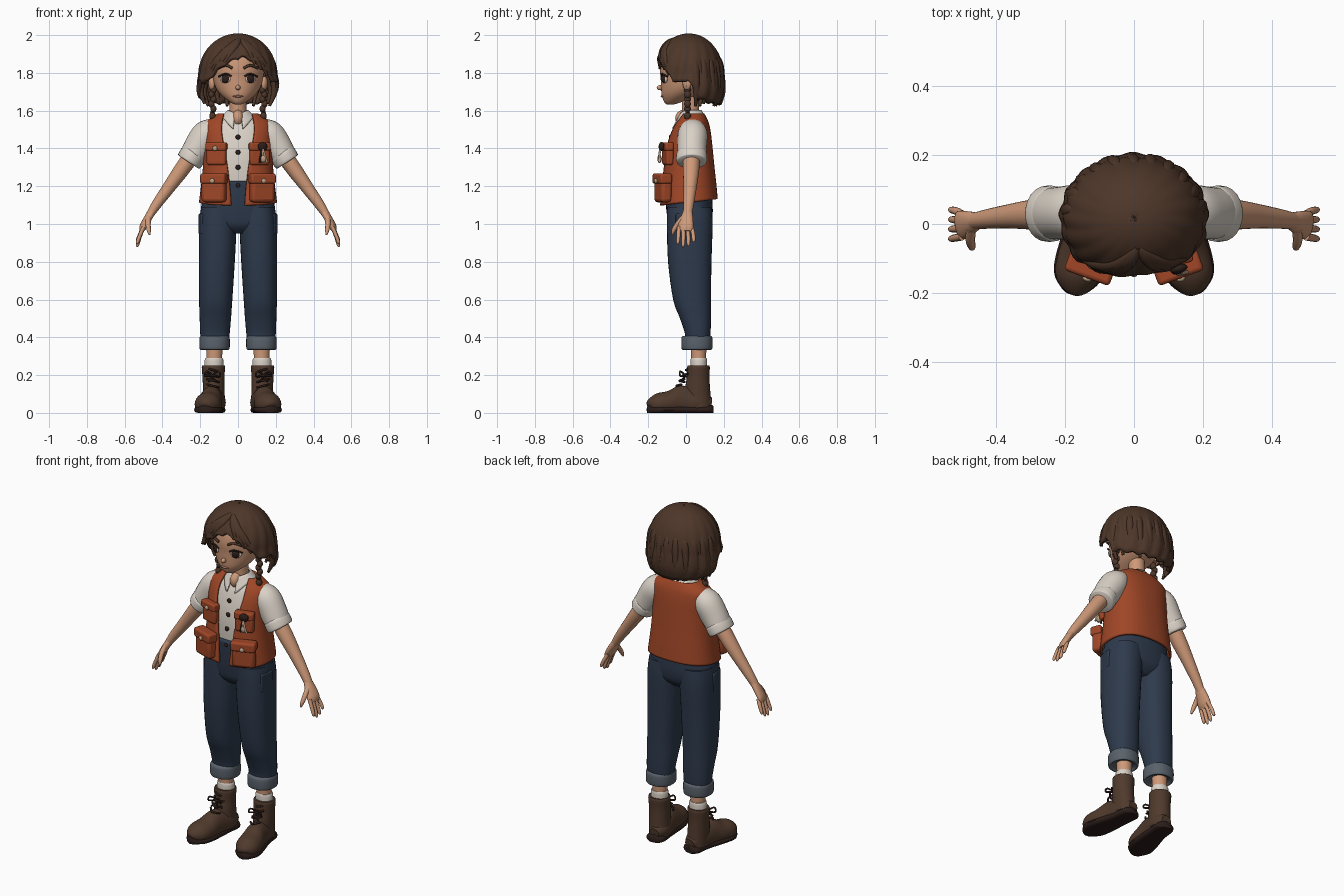
import bpy, bmesh
from math import sin, cos, pi, asin, sqrt, radians, copysign
from mathutils import Vector, Matrix

if "Cube" in bpy.data.objects:
    bpy.data.objects.remove(bpy.data.objects["Cube"], do_unlink=True)


def material(name, r, g, b):
    m = bpy.data.materials.new(name)
    m.use_nodes = True
    m.diffuse_color = (r, g, b, 1)
    node = next(n for n in m.node_tree.nodes if n.type == 'BSDF_PRINCIPLED')
    node.inputs["Base Color"].default_value = (r, g, b, 1)
    node.inputs["Roughness"].default_value = .8
    return m


skin = material("skin", .62, .32, .19)
hair = material("brown hair", .075, .037, .022)
leather = material("boot leather", .08, .042, .026)
linen = material("cream cloth", .7, .64, .57)
rust = material("rust cloth", .35, .062, .02)
denim = material("dark denim", .027, .042, .072)
turnup = material("faded denim", .1, .12, .145)
dark = material("dark brown", .025, .013, .01)
metal = material("tan metal", .5, .36, .24)
lip = material("lip pink", .48, .2, .13)
made = []


def finish(bm, name, mat, pair=False, solid=0, bevel=0):
    bmesh.ops.recalc_face_normals(bm, faces=bm.faces[:])
    me = bpy.data.meshes.new(name)
    bm.to_mesh(me)
    bm.free()
    me.materials.append(mat)
    ob = bpy.data.objects.new(name, me)
    bpy.context.collection.objects.link(ob)
    if solid:
        mod = ob.modifiers.new("thickness", 'SOLIDIFY')
        mod.thickness, mod.offset = solid, 0
    if bevel:
        mod = ob.modifiers.new("rounding", 'BEVEL')
        mod.width, mod.segments = bevel, 3
    if pair:
        ob.modifiers.new("other side", 'MIRROR').use_mirror_merge = False
    made.append(ob)
    return ob


def skin_rows(name, rows, mat, wrap=True, cap=True, **kw):
    bm = bmesh.new()
    grid = [[bm.verts.new(p) for p in row] for row in rows]
    n = len(grid[0])
    for lo, hi in zip(grid, grid[1:]):
        for i in range(n if wrap else n - 1):
            j = (i + 1) % n
            bm.faces.new((lo[i], lo[j], hi[j], hi[i]))
    if wrap and cap:
        bm.faces.new(grid[0])
        bm.faces.new(grid[-1])
    return finish(bm, name, mat, **kw)


def refine(rows, k=4):
    """Smooth a short list of rows with a Catmull-Rom spline."""
    out = []
    for i in range(len(rows) - 1):
        quad = [rows[max(i - 1, 0)], rows[i], rows[i + 1], rows[min(i + 2, len(rows) - 1)]]
        for s in range(k):
            t = s / k
            out.append([b + t * ((c - a) + t * ((2 * a - 5 * b + 4 * c - d) + t * (3 * (b - c) + d - a))) / 2
                        for a, b, c, d in zip(*quad)])
    return out + [list(rows[-1])]


def at(table, x):
    """Linear lookup in a list of (key, value...) rows."""
    if x <= table[0][0]:
        return table[0][1:]
    for a, b in zip(table, table[1:]):
        if x <= b[0]:
            t = (x - a[0]) / (b[0] - a[0])
            return [p + (q - p) * t for p, q in zip(a[1:], b[1:])]
    return table[-1][1:]


def power(v, p):
    return copysign(abs(v) ** (2 / p), v)


def oval(a, z, cx, cy, rx, ry, p=2):
    return Vector((cx + rx * power(sin(a), p), cy - ry * power(cos(a), p), z))


def loft(name, rows, mat, n=32, p=2, **kw):
    """Upright body from rows of z, centre x, centre y, radius x, radius y."""
    return skin_rows(name, [[oval(2 * pi * i / n, *r, p) for i in range(n)] for r in refine(rows)], mat, **kw)


def tube(name, pts, mat, n=12, up=(0, 0, 1), floor=-1, **kw):
    """Tapered limb along points of x, y, z, half width, half height."""
    pts = refine(pts)
    rows = []
    for i, q in enumerate(pts):
        tan = (Vector(pts[min(i + 1, len(pts) - 1)][:3]) - Vector(pts[max(i - 1, 0)][:3])).normalized()
        side = tan.cross(Vector(up)).normalized()
        top = side.cross(tan)
        ring = [Vector(q[:3]) + side * q[3] * cos(2 * pi * j / n) + top * q[4] * sin(2 * pi * j / n) for j in range(n)]
        rows.append([Vector((v.x, v.y, max(v.z, floor))) for v in ring])
    return skin_rows(name, rows, mat, **kw)


def cord(name, pts, r, mat, **kw):
    return tube(name, [(*p, r, r) for p in pts], mat, n=8, **kw)


def blob(name, loc, size, mat, turn=0, **kw):
    bm = bmesh.new()
    place = Matrix.Translation(loc) @ Matrix.Rotation(radians(turn), 4, 'Z') @ Matrix.Diagonal((*size, 1))
    bmesh.ops.create_uvsphere(bm, u_segments=20, v_segments=12, radius=1, matrix=place)
    return finish(bm, name, mat, **kw)


def block(name, loc, size, mat, turn, **kw):
    bm = bmesh.new()
    place = Matrix.Translation(loc) @ Matrix.Rotation(radians(turn), 4, 'Z') @ Matrix.Diagonal((*size, 1))
    bmesh.ops.create_cube(bm, size=1, matrix=place)
    return finish(bm, name, mat, **kw)


# Head, face and neck
loft("head", [(1.632, 0, -.085, .012, .015), (1.645, 0, -.07, .042, .045), (1.68, 0, -.035, .087, .093),
              (1.72, 0, -.008, .117, .124), (1.77, 0, 0, .132, .134), (1.83, 0, .01, .14, .148),
              (1.9, 0, .015, .13, .135), (1.96, 0, .02, .07, .07), (1.97, 0, .02, .01, .01)], skin, n=40)
loft("neck", [(1.52, 0, .025, .06, .05), (1.57, 0, .025, .045, .045), (1.7, 0, .02, .045, .045)], skin)
blob("open_neckline", (0, -.012, 1.56), (.032, .045, .045), skin)
blob("nose", (0, -.136, 1.722), (.013, .019, .014), skin)
blob("lips", (0, -.126, 1.676), (.028, .008, .006), lip)
blob("eye_whites", (.067, -.113, 1.768), (.031, .01, .022), linen, 25, pair=True)
blob("irises", (.067, -.117, 1.769), (.023, .011, .023), dark, 25, pair=True)
cord("lashes", [(.034, -.129, 1.782), (.065, -.126, 1.795), (.102, -.1, 1.78)], .005, dark, pair=True)
cord("eyebrows", [(.03, -.139, 1.825), (.065, -.133, 1.84), (.105, -.107, 1.825)], .007, hair, pair=True)
blob("ears", (.14, .005, 1.745), (.016, .024, .036), skin, -25, pair=True)

# Bobbed hair: a shell whose lower edge rises over the face
fall = [(1.6, .78), (1.64, .9), (1.7, 1), (1.76, .985), (1.8, .94)]
edge = [(0, 1.88), (.35, 1.855), (.75, 1.8), (1, 1.75), (1.2, 1.74), (1.45, 1.755), (1.6, 1.72),
        (1.75, 1.66), (2.3, 1.635), (pi, 1.625)]


def scalp(a, z, grow=1):
    r = at(fall, z)[0] * sqrt(max(0, 1 - max(0, (z - 1.8) / .2) ** 2)) * grow
    return oval(a, z, 0, .015, .208 * r, .183 * r)


rows = []
for i in range(25):
    v = i / 24
    row = []
    for j in range(120):
        a = 2 * pi * j / 120 - pi
        low = at(edge, abs(a - .12 * cos(a / 2)))[0] + .012 * abs(sin(a * 8.5))
        wave = 1 + .022 * v * sin(a * 17 + 5 * v)
        row.append(scalp(a, 2 - (2 - low) * v ** 1.6, wave))
    rows.append(row)
skin_rows("hair_shell", rows, hair, cap=False, solid=.018)


def lock(name, a0, a1, z0, z1, r, grow=.985):
    path = []
    for i in range(7):
        t = i / 6
        c = scalp(a0 + (a1 - a0) * t, z0 + (z1 - z0) * t ** 1.4, grow)
        path.append((*c, r * (.25 + .75 * sin(pi * min(1, .15 + t * .83))),) * 1 + (r * (.25 + .75 * sin(pi * (.15 + t * .83))),))
    tube(name, path, hair, n=10, up=(.1, 1, .1))


for i in range(4):
    lock("right_fringe_lock", .1, -.45 - .22 * i, 1.975, 1.835 - .025 * i, .022)
    lock("left_fringe_lock", .16, .5 + .2 * i, 1.975, 1.845 - .028 * i, .02)
for i in range(11):
    a = 1.75 + i * (2 * pi - 3.5) / 10
    lock("back_hair_lock", a, a + .06, 1.88, 1.625 + .012 * (i % 3), .024, .96)

# Small side braids
for i in range(6):
    blob("braid_strands", (.135 + .005 * (-1) ** i, .008, 1.735 - .025 * i), (.016, .018, .02), hair, pair=True)
blob("braid_ties", (.135, .008, 1.592), (.012, .012, .008), dark, pair=True)
blob("braid_tufts", (.135, .008, 1.572), (.017, .018, .022), hair, pair=True)

# Shirt with sleeves, collar and buttons
loft("shirt", [(1.18, 0, .015, .165, .108), (1.3, 0, .015, .155, .112), (1.4, 0, .018, .155, .105),
               (1.5, 0, .025, .15, .083), (1.55, 0, .03, .108, .06), (1.588, 0, .03, .05, .045)], linen, p=2.4)
tube("sleeves", [(.12, .035, 1.515, .06, .05), (.165, .035, 1.478, .078, .075), (.21, .032, 1.41, .077, .076),
                 (.25, .03, 1.345, .075, .066)], linen, n=24, pair=True)
tube("sleeve_cuffs", [(.232, .03, 1.375, .074, .062), (.236, .03, 1.369, .081, .07), (.256, .03, 1.335, .081, .07),
                      (.261, .03, 1.327, .074, .062)], linen, n=24, pair=True)
rows = []
for i in range(6):
    v = i / 5
    row = []
    for j in range(41):
        a = .3 + (2 * pi - .6) * j / 40
        tip = max(0, cos(a)) ** 3
        row.append(oval(a, 1.6 - v * (.035 + .055 * tip) - .015 * tip, 0, .025, .052 + .035 * v, .052 + v * (.025 + .025 * tip)))
    rows.append(row)
skin_rows("shirt_collar", rows, linen, wrap=False, solid=.01)
for i in range(3):
    blob("shirt_button", (0, -.083 - .011 * i, 1.46 - .08 * i), (.013, .008, .013), dark)

# Open vest with pockets
vest = refine([(1.115, .015, .2, .146, .035), (1.2, .015, .189, .139, .042), (1.3, .015, .179, .129, .055),
               (1.4, .015, .175, .119, .072), (1.48, .022, .177, .103, .085), (1.53, .03, .17, .085, .085),
               (1.56, .035, .135, .068, .08), (1.58, .035, .1, .056, .075)], 5)
rows = []
for z, cy, rx, ry, gap in vest:
    a0 = asin((gap / rx) ** 1.2)
    angles = [a0 + (2 * pi - 2 * a0) * j / 60 for j in range(61)]
    rows.append([oval(a, z - .018 * cos(a) * max(0, 1.3 - z) / .2, 0, cy, rx, ry, 2.4) for a in angles])
skin_rows("vest", rows, rust, wrap=False, solid=.014)
block("lower_pockets", (.126, -.122, 1.18), (.13, .06, .13), rust, 20, bevel=.018, pair=True)
block("lower_pocket_flaps", (.127, -.126, 1.24), (.14, .066, .055), rust, 20, bevel=.012, pair=True)
blob("lower_pocket_studs", (.137, -.16, 1.228), (.013, .008, .013), metal, 20, pair=True)
block("upper_pockets", (.113, -.096, 1.365), (.105, .04, .105), rust, 15, bevel=.012, pair=True)
block("upper_pocket_flaps", (.114, -.1, 1.41), (.112, .046, .045), rust, 15, bevel=.01, pair=True)
blob("upper_pocket_stud", (-.122, -.124, 1.4), (.013, .008, .013), metal, -15)

# Hanging charm on the left chest
blob("charm_clip", (.13, -.13, 1.41), (.026, .014, .024), dark, 15)
for i in range(3):
    cord("charm_strand", [(.13, -.135, 1.4), (.122 + .01 * i, -.141, 1.365), (.115 + .02 * i, -.14, 1.325)], .006, metal if i else dark)
blob("charm_bead", (.134, -.14, 1.345), (.016, .012, .02), metal)

# Arms and hands
tube("arms", [(.225, .03, 1.39, .046, .044), (.3, .027, 1.285, .043, .041), (.365, .022, 1.195, .035, .034),
              (.43, .014, 1.105, .028, .027), (.466, .008, 1.05, .024, .021)], skin, n=20, pair=True)
tube("palms", [(.455, .01, 1.068, .024, .02), (.48, .003, 1.025, .036, .02), (.502, -.003, .985, .042, .018),
               (.512, -.005, .962, .034, .01)], skin, n=16, pair=True)
for i, reach in enumerate((.85, 1, .95, .75)):
    y = -.037 + i * .022
    tube("fingers", [(.5, y, .985, .011, .011), (.518, y - .003 + .004 * i, .985 - .05 * reach, .011, .01),
                     (.532, y - .006 + .006 * i, .985 - .095 * reach, .009, .009),
                     (.534, y - .006 + .006 * i, .985 - .108 * reach, .003, .003)], skin, n=10, pair=True)
tube("thumbs", [(.474, -.015, 1.035, .014, .014), (.476, -.045, 1.0, .014, .013), (.472, -.066, .965, .011, .011),
                (.468, -.072, .942, .004, .004)], skin, n=10, pair=True)

# Trousers with turned-up cuffs
loft("trouser_seat", [(.95, 0, .02, .11, .07), (.99, 0, .02, .175, .108), (1.05, 0, .02, .197, .121),
                      (1.12, 0, .016, .19, .124), (1.225, 0, .012, .165, .124)], denim, p=2.4)
loft("waistband", [(1.185, 0, .012, .172, .126), (1.22, 0, .012, .168, .127), (1.228, 0, .012, .16, .12)], denim, p=2.4)
blob("waist_button", (0, -.116, 1.205), (.011, .006, .011), dark)
loft("trouser_legs", [(.36, .122, .06, .073, .065), (.42, .122, .062, .078, .068), (.5, .12, .05, .083, .082),
                      (.6, .118, .032, .088, .1), (.8, .112, .02, .095, .115), (1, .106, .02, .099, .121),
                      (1.09, .1, .018, .095, .118)], denim, p=2.3, pair=True)
loft("trouser_cuffs", [(.345, .124, .058, .06, .06), (.334, .124, .058, .072, .073), (.345, .124, .058, .08, .082),
                       (.395, .124, .058, .08, .082), (.408, .124, .058, .073, .074)], turnup, p=2.2, pair=True)
block("hip_pockets", (.193, -.01, 1.0), (.02, .09, .11), denim, -10, bevel=.009, pair=True)

# Ankles, socks and boots
loft("ankles", [(.24, .126, .068, .04, .038), (.37, .125, .066, .044, .042)], skin, pair=True)
loft("socks", [(.22, .128, .068, .05, .044), (.275, .127, .068, .05, .044), (.29, .127, .068, .045, .041)], linen, pair=True)
loft("boot_shafts", [(.03, .125, .07, .057, .066), (.12, .128, .062, .057, .066), (.19, .13, .064, .058, .06),
                     (.24, .13, .066, .062, .06), (.252, .13, .066, .058, .056)], leather, n=28, pair=True)
tube("boot_feet", [(.118, .135, .05, .03, .03), (.122, .08, .055, .058, .06), (.138, -.02, .055, .058, .09),
                   (.152, -.09, .05, .068, .066), (.165, -.15, .045, .066, .058), (.172, -.188, .04, .042, .036),
                   (.175, -.2, .035, .015, .015)], leather, n=24, floor=.02, pair=True)
tube("boot_soles", [(.117, .143, .016, .025, .022), (.12, .12, .016, .054, .03), (.13, .03, .016, .058, .03),
                    (.152, -.09, .016, .073, .03), (.166, -.155, .016, .068, .03), (.174, -.195, .016, .036, .026),
                    (.176, -.206, .016, .012, .016)], dark, n=16, floor=0, pair=True)
for i in range(4):
    z, y = .135 + .028 * i, -.045 + .017 * i
    cord("boot_laces", [(.1, y + .022, z), (.134, y - .006, z + .008), (.165, y + .022, z + .016)], .006, dark, pair=True)
for d in (-1, 1):
    cord("lace_bows", [(.135, -.004, .2), (.135 + d * .03, -.03, .22), (.135 + d * .04, -.03, .195),
                       (.135, -.004, .195), (.135 + d * .02, -.035, .165)], .005, dark, pair=True)

# Smooth shading with sharp creases kept
bpy.ops.object.select_all(action='DESELECT')
for ob in made:
    ob.select_set(True)
bpy.context.view_layer.objects.active = made[0]
bpy.ops.object.shade_smooth_by_angle(angle=radians(50))
